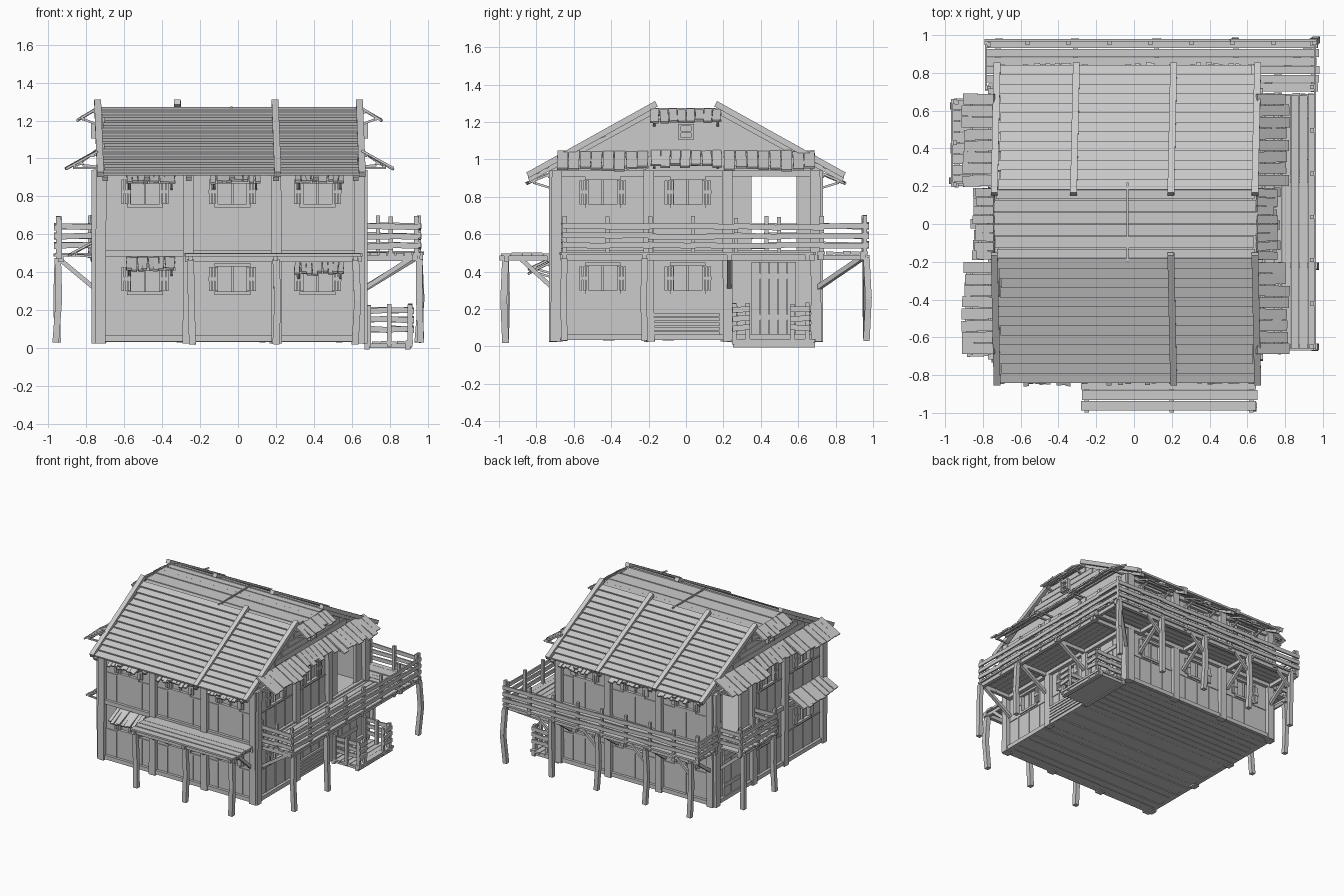
import bpy, bmesh, random
from mathutils import Vector, Matrix

if "Cube" in bpy.data.objects:
    bpy.data.objects.remove(bpy.data.objects["Cube"])

random.seed(4)
parts = {}
jit = lambda a: random.uniform(-a, a)

def place(side, u, v, z):
    """u runs along the wall, v points outward from the house centre"""
    return Vector({'front': (u, -v, z), 'back': (u, v, z),
                   'right': (v, u, z), 'left': (-v, u, z)}[side])

def mesh(name):
    return parts.setdefault(name, bmesh.new())

def box(name, side, u0, u1, v0, v1, z0, z1):
    a, b = place(side, u0, v0, z0), place(side, u1, v1, z1)
    s = [abs(b[i] - a[i]) for i in range(3)]
    bmesh.ops.create_cube(mesh(name), size=1,
                          matrix=Matrix.Translation((a + b) / 2) @ Matrix.Diagonal((*s, 1)))

def beam(name, p, q, w, h, across=None):
    """rectangular timber from p to q, w measured along 'across'"""
    p, q = Vector(p), Vector(q)
    d = (q - p).normalized()
    s = Vector(across) if across else d.cross(Vector((0, 0, 1)))
    if s.length < 0.05:
        s = Vector((1, 0, 0))
    s = (s - d * s.dot(d)).normalized()
    n = s.cross(d)
    m = Matrix((s * w, d * (q - p).length, n * h)).transposed().to_4x4()
    bmesh.ops.create_cube(mesh(name), size=1, matrix=Matrix.Translation((p + q) / 2) @ m)

def crooked_post(name, x, y, z0, z1, w=0.034):
    mid = Vector((x + jit(.012), y + jit(.012), (z0 + z1) / 2))
    beam(name, (x + jit(.012), y, z0), mid + Vector((0, 0, .01)), w, w, (1, 0, 0))
    beam(name, mid, (x, y, z1), w, w, (1, 0, 0))

def panel(side, u0, u1, z0, z1, d, hole, shut=True):
    """wall bay with one opening, its frame, pane and shutters"""
    a, b, c, e = hole
    for r in ((u0, a, z0, z1), (b, u1, z0, z1), (a, b, z0, c), (a, b, e, z1)):
        if r[1] - r[0] > .001 and r[3] - r[2] > .001:
            box(side + '_wall', side, r[0], r[1], d - .025, d, r[2], r[3])
    if not shut:
        return
    box('window_panes', side, a, b, d - .022, d - .016, c, e)
    box('window_frames', side, (a + b) / 2 - .006, (a + b) / 2 + .006, d - .018, d + .002, c, e)
    for z in (c, e):
        box('window_frames', side, a - .02, b + .02, d - .01, d + .014, z - .009, z + .009)
    for k in (a - .05, b):
        for i in range(3):
            box('shutters', side, k + .001 + i * .017, k + .015 + i * .017, d, d + .012, c + .01, e - .012)
        box('shutters', side, k, k + .05, d + .012, d + .017, (c + e) / 2 - .01, (c + e) / 2 + .01)
    box('wall_battens', side, u0, u1, d, d + .006, c - .02, c - .01)
    for t in (.25, .5, .75):
        u = u0 + (u1 - u0) * t
        box('wall_battens', side, u - .004, u + .004, d, d + .005, z0, c - .02)

def awning(side, u0, u1, v0, z0, v1, z1, n):
    """row of uneven sloping shingles on two battens"""
    w = (u1 - u0) / n
    ax = place(side, 1, 0, 0)
    for i in range(n):
        u, g = u0 + w * (i + .5), jit(.012)
        beam('awning_shingles', place(side, u, v0, z0 + jit(.004)),
             place(side, u + jit(.006), v1 + g, z1 - g * .5 + jit(.004)), w * .93, .012, ax)
    for t in (.15, .75):
        v, z = v0 + (v1 - v0) * t, z0 + (z1 - z0) * t - .013
        beam('awning_battens', place(side, u0, v, z), place(side, u1, v, z), .014, .014)
    for u in (u0 + .02, u1 - .02):
        beam('awning_battens', place(side, u, v0 - .01, z0 - .09),
             place(side, u, v1 - .03, z1), .012, .012)

def railing(side, u0, u1, v, z, n, heights=(.04, .09, .14), top=.19):
    """uneven plank rails in sections between short posts"""
    w = (u1 - u0) / n
    for i in range(n + 1):
        u = u0 + i * w
        box('railing_posts', side, u - .011, u + .011, v - .018, v + .004, z - .03, z + top + jit(.008))
    for i in range(n):
        for h in heights:
            a, b = z + h + jit(.006), z + h + jit(.006)
            beam('railing_planks', place(side, u0 + i * w - .012, v + .008, a),
                 place(side, u0 + (i + 1) * w + .012, v + .008, b), .012, .03)

def deck(name, side, u0, u1, v0, v1, z, n, lengthwise=True):
    """planked platform with a rim beam"""
    for i in range(n):
        if lengthwise:
            w = (v1 - v0) / n
            box(name, side, u0 + jit(.01), u1 + jit(.01), v0 + i * w + .002, v0 + (i + 1) * w - .002, z - .016, z + jit(.003))
        else:
            w = (u1 - u0) / n
            box(name, side, u0 + i * w + .002, u0 + (i + 1) * w - .002, v0, v1 + jit(.008), z - .016, z + jit(.003))
    for v in (v0 + .02, v1 - .03):
        box('deck_beams', side, u0, u1, v - .014, v + .014, z - .045, z - .014)

# Plank floor, upper floor and skirting
for i in range(22):
    y = -.7 + i * 1.4 / 22
    box('ground_floor', 'back', -.745 + jit(.008), .66 + jit(.008), y + .002, y + .062, .035 + jit(.004), .055)
box('upper_floor', 'back', -.73, .64, -.69, .69, .475, .495)
box('ceiling', 'back', -.73, .64, -.69, .69, .925, .94)

# Walls with windows on both storeys
depth = {'front': .70, 'back': .70, 'right': .65, 'left': .74}
storeys = ((.05, .49, .29, .44), (.49, .93, .75, .90))
xs, ys = (-.72, -.26, .20, .64), (-.69, -.20, .22, .69)
for side, d in depth.items():
    lines = xs if side in ('front', 'back') else ys
    for a, b in zip(lines, lines[1:]):
        for k, (z0, z1, c, e) in enumerate(storeys):
            m = (a + b) / 2
            if lines is ys and a == .22:
                if k:   # open doorway to the balcony
                    panel(side, a, b, z0, z1, d, (.35, .59, .49, .93), False)
                else:   # ground floor door
                    panel(side, a, b, z0, z1, d, (.35, .35, z0, z1), False)
                    for i in range(5):
                        box('doors', side, .35 + i * .048, .395 + i * .048, d, d + .012, .06, .45)
                    for z in (.14, .36):
                        box('doors', side, .35, .588, d + .012, d + .02, z, z + .03)
            else:
                panel(side, a, b, z0, z1, d, (m - .075, m + .075, c, e))
    # Timber frame of each wall
    for u in lines:
        lean = jit(.008)
        beam('house_posts', place(side, u + lean, d + .008, .025), place(side, u, d + .008, .94), .055, .05,
             place(side, 1, 0, 0))
    for z in (.05, .50, .925):
        box('wall_beams', side, lines[0] - .02, lines[-1] + .02, d - .01, d + .022, z - .016, z + .016)
for i in range(5):
    box('base_slats', 'right', -.18, .18, .665, .682, .06 + i * .025, .079 + i * .025)

# Gable end walls, vents and awnings
prof = [(-.72, .92), (.72, .92), (.72, .945), (.19, 1.235), (-.19, 1.235), (-.72, .945)]
for x, side, d in ((.625, 'right', .65), (-.74, 'left', .74)):
    bm = mesh('gable_walls')
    f = bm.faces.new([bm.verts.new((x, y, z)) for y, z in prof])
    r = bmesh.ops.extrude_face_region(bm, geom=[f])
    bmesh.ops.translate(bm, vec=(.025, 0, 0), verts=[v for v in r['geom'] if isinstance(v, bmesh.types.BMVert)])
    for z in (1.07, 1.115, 1.16, 1.205):
        h = .19 + (1.235 - z) * 1.8
        box('gable_boards', side, -h + .03, h - .03, d, d + .008, z - .02, z + .02)
    for u in (-.035, .035):
        box('gable_vents', side, u - .007, u + .007, d, d + .035, 1.105, 1.19)
    for z in (1.11, 1.147, 1.184):
        box('gable_vents', side, -.04, .04, d, d + .03, z - .006, z + .006)
    awning(side, -.69, -.20, d, 1.04, d + .16, .95, 8)
    awning(side, -.19, .19, d, 1.045, d + .11, .965, 7)
    awning(side, .20, .69, d, 1.04, d + .16, .95, 8)
    awning(side, -.19, .19, d, 1.265, d + .10, 1.205, 8)

# Roof slopes, flat top and rafters
n = 13
for s in (-1, 1):
    P = lambda t, up=0: (s * (.84 - .655 * t), .905 + .36 * t + up)
    for i in range(n):
        (y0, z0), (y1, z1) = P(i / n, .012), P((i + 1.1) / n, -.002)
        beam('roof_planks', (-.715 + jit(.012), (y0 + y1) / 2, (z0 + z1) / 2),
             (.635 + jit(.012), (y0 + y1) / 2, (z0 + z1) / 2), .057, .014, (0, y1 - y0, z1 - z0))
    (y0, z0), (y1, z1) = P(0, -.014), P(1, -.014)
    for x in (-.7, -.48, -.26, -.03, .2, .41, .62):
        beam('under_rafters', (x, y0, z0), (x, y1, z1), .03, .024, (1, 0, 0))
    (y0, z0), (y1, z1) = P(-.01, .014), P(1.04, .018)
    for x in (-.735, .2, .645) + ((-.315,) if s > 0 else ()):
        beam('roof_straps', (x + .01, y0, z0), (x - .005, y1, z1), .036, .032, (1, 0, 0))
for i in range(6):
    y = -.195 + i * .065
    box('roof_top', 'back', -.735 + jit(.012), .645 + jit(.012), y + .002, y + .063, 1.25, 1.265 + jit(.003))
box('roof_top', 'back', -.04, -.03, -.2, .22, 1.26, 1.275)

# Small window awnings
for x in (-.46, -.015, .43):
    for side in ('front', 'back'):
        awning(side, x - .13, x + .13, .71, .93, .845, .875, 9)
for x, z in ((-.46, .475), (.43, .455)):
    awning('front', x - .13, x + .13, .71, z, .835, z - .06, 9)
awning('left', -.70, -.25, .74, .57, .89, .49, 8)

# Balconies: right, back and left
deck('right_balcony_deck', 'right', -.67, .69, .65, .965, .505, 7)
deck('back_balcony_deck', 'back', -.78, .975, .70, .975, .508, 6)
deck('left_balcony_deck', 'left', .20, .66, .74, .965, .50, 8, False)
railing('right', -.65, .955, .95, .50, 7)
railing('back', -.78, .955, .965, .505, 8)
railing('left', .21, .65, .955, .50, 2)
railing('front', .67, .94, .655, .50, 2)
for y in (.21, .65):
    railing('back', -.94, -.76, y, .50, 1)
railing('left', .72, .95, .775, .505, 1)

# Supports and braces under the balconies
for y in (-.65, -.22, .23):
    if y < .2:
        crooked_post('balcony_posts', .955, y, .03, .47)
    beam('balcony_braces', (.66, y, .31), (.93, y, .485), .024, .024)
for x in (-.72, -.31, .12, .54, .955):
    crooked_post('balcony_posts', x, .965, .03, .475)
    if x < .9:
        beam('balcony_braces', (x, .71, .31), (x, .94, .48), .024, .024)
        beam('balcony_braces', (x, .955, .36), (x + .13, .955, .48), .02, .02)
beam('balcony_braces', (.66, .70, .31), (.94, .95, .48), .026, .026)
for y in (.23, .62):
    crooked_post('balcony_posts', -.95, y, .03, .475)
    beam('balcony_braces', (-.75, y, .31), (-.93, y, .46), .024, .024)
for v in (-.65, -.22, .23, .65):
    box('deck_joists', 'back', .65, .96, v - .012, v + .012, .46, .488)
for x in (-.72, -.31, .12, .54, .95):
    box('deck_joists', 'back', x - .012, x + .012, .70, .98, .462, .49)

# Front porch roof
deck('front_porch_roof', 'front', -.28, .65, .71, .99, .50, 5)
for x in (-.25, .2, .62):
    crooked_post('front_porch_posts', x, -.965, .02, .47, .036)
    beam('front_porch_braces', (x, -.71, .31), (x, -.88, .465), .024, .024)
    box('front_porch_braces', 'front', x - .012, x + .012, .71, .998, .46, .486)

# Ground porch by the side door
deck('ground_porch', 'right', .25, .69, .66, .925, .038, 6)
box('ground_porch', 'right', .26, .68, .67, .915, 0, .024)
for a, b in ((.26, .33), (.57, .65)):
    railing('right', a, b, .915, .04, 1, (.06, .11, .16), .19)
for y in (.655, .265):
    railing('back', .69, .905, y, .04, 2, (.06, .11, .16), .19)

# Turn every part into an object
for name, bm in parts.items():
    bmesh.ops.recalc_face_normals(bm, faces=bm.faces)
    me = bpy.data.meshes.new(name)
    bm.to_mesh(me)
    bm.free()
    bpy.context.collection.objects.link(bpy.data.objects.new(name, me))
